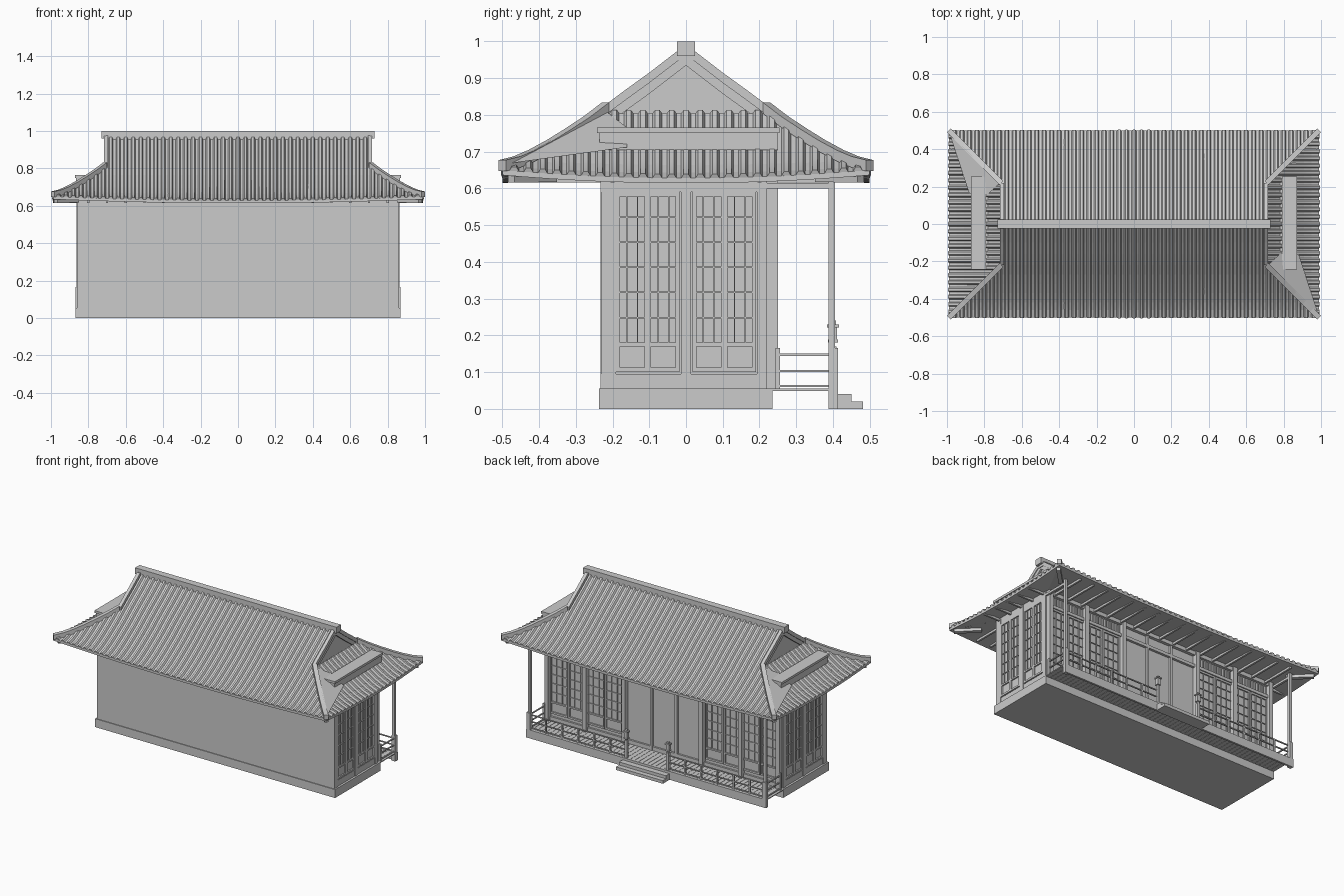
import bpy, bmesh
from mathutils import Vector

if "Cube" in bpy.data.objects:
    bpy.data.objects.remove(bpy.data.objects["Cube"])


def finish(name, bm, up=0):
    if up:
        for f in bm.faces:
            f.normal_update()
            if f.normal.z * up < 0:
                f.normal_flip()
    else:
        bmesh.ops.recalc_face_normals(bm, faces=bm.faces[:])
    me = bpy.data.meshes.new(name)
    bm.to_mesh(me)
    bm.free()
    ob = bpy.data.objects.new(name, me)
    bpy.context.collection.objects.link(ob)
    return ob


def boxes(name, items):
    """One object from many (x0, x1, y0, y1, z0, z1) boxes."""
    bm = bmesh.new()
    for b in items:
        vs = bmesh.ops.create_cube(bm, size=1)['verts']
        for v in vs:
            v.co = [(b[2*i] + b[2*i+1]) / 2 + v.co[i] * (b[2*i+1] - b[2*i]) for i in range(3)]
    return finish(name, bm)


def grids(name, sheets, up=0):
    """Sheets of quads, each a list of equally long rows of points."""
    bm = bmesh.new()
    for rows in sheets:
        vs = [[bm.verts.new(p) for p in r] for r in rows]
        for a, b in zip(vs, vs[1:]):
            for i in range(len(a) - 1):
                bm.faces.new((a[i], a[i+1], b[i+1], b[i]))
    return finish(name, bm, up)


def sweep(name, paths, w, h):
    """Rectangular bars along paths."""
    bm = bmesh.new()
    for pts in paths:
        pts = [Vector(p) for p in pts]
        d = pts[-1] - pts[0]
        n = Vector((-d.y, d.x, 0)).normalized() * w / 2
        z = Vector((0, 0, h / 2))
        rings = [[bm.verts.new(p + o) for o in (n + z, z - n, -n - z, n - z)] for p in pts]
        for a, b in zip(rings, rings[1:]):
            for i in range(4):
                bm.faces.new((a[i], a[(i+1) % 4], b[(i+1) % 4], b[i]))
        bm.faces.new(rings[0])
        bm.faces.new(rings[-1])
    return finish(name, bm)


def tubes(name, paths, r):
    """Round tile rows, as one bevelled curve turned into a mesh."""
    cu = bpy.data.curves.new(name, 'CURVE')
    cu.dimensions = '3D'
    cu.bevel_depth, cu.bevel_resolution, cu.use_fill_caps = r, 1, True
    for pts in paths:
        sp = cu.splines.new('POLY')
        sp.points.add(len(pts) - 1)
        for q, p in zip(sp.points, pts):
            q.co = (*p, 1)
    ob = bpy.data.objects.new(name, cu)
    bpy.context.collection.objects.link(ob)
    bpy.ops.object.select_all(action='DESELECT')
    ob.select_set(True)
    bpy.context.view_layer.objects.active = ob
    bpy.ops.object.convert(target='MESH')
    bpy.ops.object.shade_smooth_by_angle(angle=0.9)


# Roof shape: height by distance from the ridge, eaves sagging between corners
PROF = [(0, .97), (.1, .893), (.16, .85), (.22, .806), (.27, .768), (.32, .735),
        (.37, .704), (.42, .677), (.46, .66), (.5, .65)]
GX, GY = .71, .22


def height(d, t):
    for (a, za), (b, zb) in zip(PROF, PROF[1:]):
        if d <= b + 1e-6:
            return za + (zb - za) * (d - a) / (b - a) - .022 * (1 - t*t) * (d / .5) ** 3


def steps(a, b):
    return [a] + [p[0] for p in PROF if a + .005 < p[0] < b - .005] + [b]


def out(d):
    return GX + .28 * max(0, d - GY) / .28


def main(x, d, s):
    return (x, s * d, height(d, min(1, abs(x))))


def skirt(d, y, s):
    return (s * out(d), y, height(d, y / .5))


S = (-1, 1)
N = 16
DS = steps(0, .5)
DK = steps(GY, .5)
sheets = [[[main(out(d) * (2*i/N - 1), d, s) for i in range(N + 1)] for d in DS] for s in S]
sheets += [[[skirt(d, d * (2*i/N - 1), s) for i in range(N + 1)] for d in DK] for s in S]
grids("roof_sheet", sheets, 1)

# Tile rows on the main slopes and the end skirts
rows = []
for s in S:
    for i in range(-24, 25):
        x = i * .04
        d0 = 0 if abs(x) < GX else GY + abs(x) - GX
        rows.append([main(x, d, s) for d in steps(d0, .5)])
tubes("main_tile_rows", rows, .013)
rows = []
for s in S:
    for i in range(-12, 13):
        y = i * .039
        rows.append([skirt(d, y, s) for d in steps(max(GY, abs(y)), .5)])
tubes("skirt_tile_rows", rows, .013)

# Hips, verges and ridge
hips, verges, corners = [], [], []
for sx in S:
    for sy in S:
        hips.append([(sx * out(d), sy * d, height(d, 1) + .012) for d in DK])
        verges.append([(sx * .705, sy * d, height(d, .71) + .008) for d in steps(0, GY)])
        corners.append([(sx * .86, sy * .36, .63), (sx * .975, sy * .475, .628)])
sweep("hip_ridges", hips, .028, .03)
sweep("verge_ridges", verges, .022, .028)
sweep("corner_beams", corners, .025, .025)
boxes("main_ridge", [(-.715, .715, -.02, .02, .945, .98), (-.727, .727, -.023, .023, .978, 1.0),
                     (-.73, -.705, -.024, .024, .96, 1.0), (.705, .73, -.024, .024, .96, 1.0)])

# Gables with barge boards
bm = bmesh.new()
for s in S:
    bm.faces.new([bm.verts.new((s * .69, y, z)) for y, z in ((-.22, .79), (.22, .79), (0, .95))])
finish("gable_walls", bm)
sweep("barge_boards", [[(s * .705, q * d, height(d, .71) - .018) for d in steps(0, GY)]
                       for s in S for q in S], .012, .035)

# Small ridge lying across each end skirt, and the flat flashing beside it
bars, bm = [], bmesh.new()
for s in S:
    bars.append((*sorted((s * .775, s * .865)), -.235, .25, .705, .75))
    bars.append((*sorted((s * .79, s * .872)), -.242, .255, .75, .765))
    pts = ((.715, -.22, .812), (.985, -.48, .668), (.88, -.16, .712), (.78, -.16, .765))
    bm.faces.new([bm.verts.new((s * x, s * y, z)) for x, y, z in pts])
boxes("skirt_ridges", bars)
finish("skirt_flashing", bm, 1)

# Eave edge and soffit
soffit, fascia = [], []
for s in S:
    for long in (True, False):
        top, low, inner = [], [], []
        for i in range(N + 1):
            t = 2*i/N - 1
            p = main(t * .99, .5, s) if long else skirt(.5, t * .5, s)
            top.append(p)
            low.append((p[0], p[1], p[2] - .014))
            inner.append((t * .85, s * .23, .635) if long else (s * .85, t * .23, .635))
        soffit.append([low, inner])
        fascia.append([top, low])
grids("soffit", soffit, -1)
grids("eave_edge", fascia)

# Rafters
raft = [(x*.1 - .006, x*.1 + .006, *sorted((s*.23, s*.47)), .616, .63) for x in range(-8, 9) for s in S]
raft += [(*sorted((s*.85, s*.97)), y*.1 - .006, y*.1 + .006, .616, .63) for y in range(-2, 3) for s in S]
boxes("rafters", raft)

# Plinth and walls
boxes("plinth", [(-.87, .87, -.237, .235, 0, .055)])
boxes("walls", [(-.85, .85, -.232, .22, .055, .645)])

# Sliding doors: frame and lattice on the rear (+y) and both ends
frames, bars = [], []


def put(lst, face, u0, u1, z0, z1, t):
    if face == 0:
        lst.append((u0, u1, .215, .22 + t, z0, z1))
    else:
        lst.append((*sorted((face * .845, face * (.85 + t))), u0, u1, z0, z1))


def door(face, u0, u1, z0=.10, z1=.59):
    for a, b, c, d in ((u0, u0 + .01, z0, z1), (u1 - .01, u1, z0, z1),
                       (u0, u1, z0, z0 + .012), (u0, u1, z1 - .012, z1), (u0, u1, .17, .18)):
        put(frames, face, a, b, c, d, .009)
    for k in (1, 2):
        u = u0 + (u1 - u0) * k / 3
        put(bars, face, u - .002, u + .002, .18, z1, .006)
    for k in range(1, 6):
        z = .18 + (z1 - .18) * k / 6
        put(bars, face, u0, u1, z - .002, z + .002, .006)


posts = []
for s in S:
    for u in (-.19, -.105, .018, .103):
        door(s, u, u + .087)
    for u, w in ((-.211, .02), (0, .014), (.207, .014)):
        put(posts, s, u - w, u + w, .055, .63, .01)
    put(posts, s, -.232, .22, .055, .095, .006)
    put(posts, s, -.232, .22, .59, .64, .006)
    for k in range(4):
        u = s * (.30 + k * .133)
        door(0, *sorted((u, u + s * .128)), z1=.53)
    for u in (.28, .565, .838):
        put(posts, 0, s * u - .014, s * u + .014, .055, .64, .03)
    put(posts, 0, s * .09 - .008, s * .09 + .008, .055, .64, .015)
put(posts, 0, -.85, .85, .53, .55, .016)
put(posts, 0, -.85, .85, .61, .64, .02)
put(posts, 0, -.85, .85, .055, .08, .012)
for k in range(-42, 43):
    if abs(k) > 14:
        put(bars, 0, k * .02 - .003, k * .02 + .003, .55, .61, .006)
boxes("door_frames", frames)
boxes("door_lattice", bars)
boxes("wall_posts", posts)

# Porch: deck boards, fascia, corner posts and steps
boxes("deck_boards", [(-.87 + i*.03, -.842 + i*.03, .23, .402, .049, .055) for i in range(58)])
boxes("porch_fascia", [(-.87, .87, .40, .413, 0, .055)])
boxes("steps", [(-.17, .17, .41, .45, 0, .04), (-.17, .17, .41, .482, 0, .02)])
pp = []
for s in S:
    pp.append((s*.855 - .009, s*.855 + .009, .388, .405, .05, .64))
    pp.append((s*.855 - .013, s*.855 + .013, .388, .413, 0, .165))
    pp.append((s*.855 - .007, s*.855 + .007, .22, .40, .60, .615))
boxes("porch_posts", pp)

# Railings
rail = []
for s in S:
    for z in (.147, .103, .062):
        rail.append((*sorted((s*.16, s*.86)), .391, .399, z - .003, z + .003))
        rail.append((s*.855 - .004, s*.855 + .004, .25, .395, z - .003, z + .003))
    for k in range(1, 6):
        x = s * (.155 + k * .1167)
        rail.append((x - .005, x + .005, .39, .40, .055, .15))
    rail.append((s*.855 - .007, s*.855 + .007, .243, .256, .055, .165))
boxes("railings", rail)

# Lantern posts beside the steps
lan = []
for s in S:
    for w, z0, z1 in ((.009, .05, .17), (.006, .17, .182), (.013, .18, .188), (.011, .188, .222),
                      (.016, .222, .23), (.008, .23, .24)):
        lan.append((s*.152 - w, s*.152 + w, .40 - w, .40 + w, z0, z1))
boxes("lanterns", lan)
